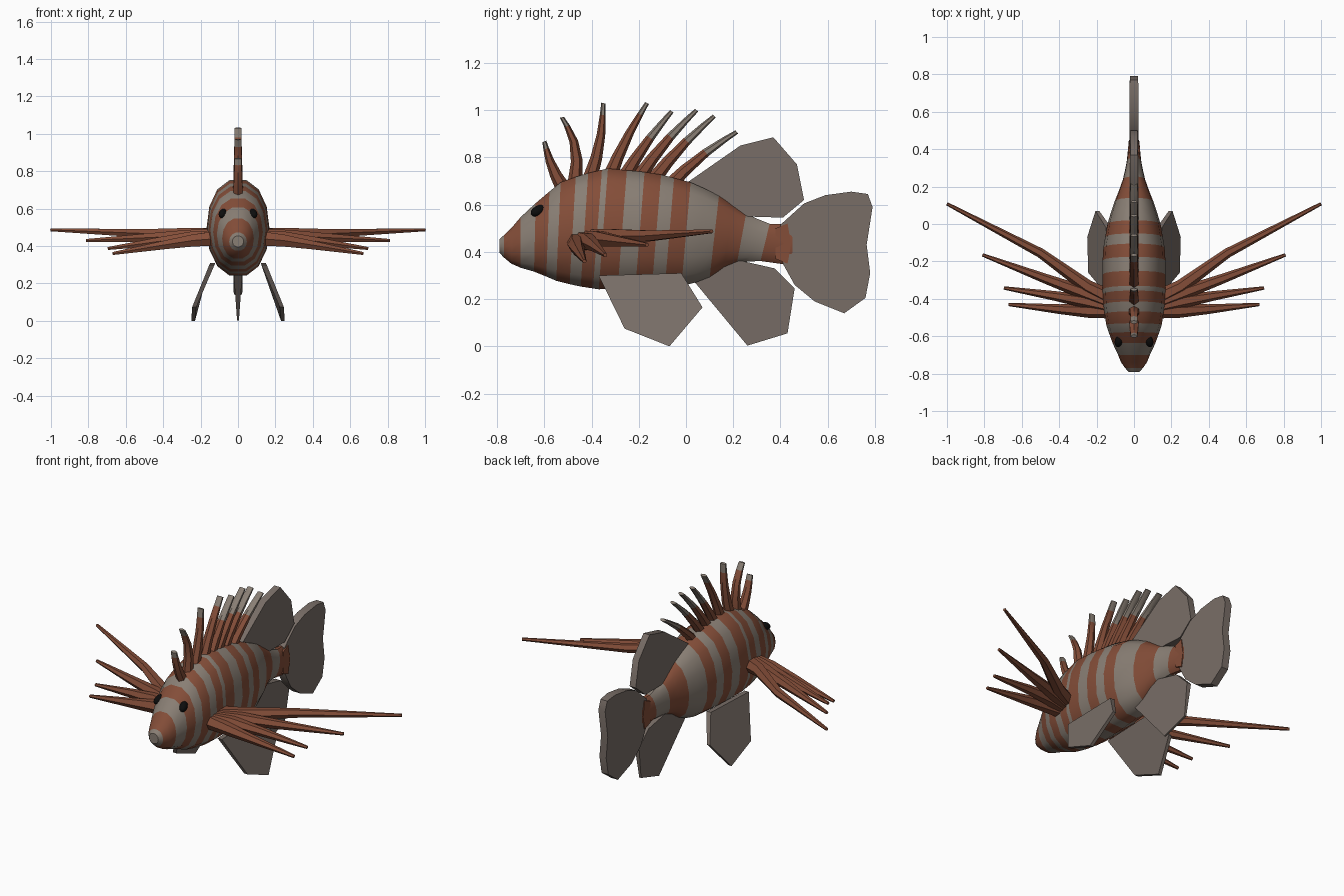
import bpy, math
from mathutils import Vector

if "Cube" in bpy.data.objects:
    bpy.data.objects.remove(bpy.data.objects["Cube"])


def material(name, rgb):
    m = bpy.data.materials.new(name)
    m.diffuse_color = (*rgb, 1)
    m.use_nodes = True
    m.node_tree.nodes["Principled BSDF"].inputs["Base Color"].default_value = m.diffuse_color
    return m


RED = material("rust", (0.23, 0.075, 0.04))
TAN = material("tan", (0.25, 0.21, 0.175))
FIN = material("fin_brown", (0.19, 0.155, 0.135))
BLACK = material("black", (0.004, 0.004, 0.004))


def make(name, verts, faces, mats, idx=None, smooth=40):
    me = bpy.data.meshes.new(name)
    me.from_pydata([tuple(v) for v in verts], [], faces)
    for m in mats:
        me.materials.append(m)
    if idx:
        me.polygons.foreach_set("material_index", idx)
    ob = bpy.data.objects.new(name, me)
    bpy.context.collection.objects.link(ob)
    bpy.ops.object.select_all(action='DESELECT')
    ob.select_set(True)
    bpy.context.view_layer.objects.active = ob
    bpy.ops.object.mode_set(mode='EDIT')
    bpy.ops.mesh.select_all(action='SELECT')
    bpy.ops.mesh.normals_make_consistent(inside=False)
    bpy.ops.object.mode_set(mode='OBJECT')
    if smooth:
        bpy.ops.object.shade_smooth_by_angle(angle=math.radians(smooth))
    return ob


def loft(name, rings, mats, bands=None, smooth=40):
    """Skin equal-sized rings, cap both ends; bands = material per segment."""
    n = len(rings[0])
    verts = [v for r in rings for v in r]
    faces, idx = [], []
    for i in range(len(rings) - 1):
        for j in range(n):
            k = (j + 1) % n
            faces.append((i * n + j, i * n + k, (i + 1) * n + k, (i + 1) * n + j))
            idx.append(bands[i] if bands else 0)
    faces += [tuple(range(n)), tuple(range(len(verts) - n, len(verts)))]
    idx += [idx[0], idx[-1]]
    return make(name, verts, faces, mats, idx, smooth)


def fin(name, outline, side=None, mat=FIN):
    """Thin slab from (y, z, half thickness); side(z) moves it sideways."""
    n = len(outline)
    off = side or (lambda z: 0)
    verts = [(off(z) + s * t, y, z) for s in (1, -1) for y, z, t in outline]
    faces = [tuple(range(n)), tuple(range(n, 2 * n))]
    faces += [(j, (j + 1) % n, n + (j + 1) % n, n + j) for j in range(n)]
    return make(name, verts, faces, [mat], smooth=30)


# Body: y, top z, bottom z, half width
PROFILE = [(-.79, .455, .395, .03), (-.75, .49, .353, .065), (-.70, .55, .33, .085),
           (-.63, .62, .31, .118), (-.54, .70, .272, .148), (-.45, .735, .25, .162),
           (-.35, .76, .235, .168), (-.15, .74, .24, .168), (0, .70, .25, .142),
           (.10, .655, .275, .112), (.18, .60, .33, .08), (.25, .555, .355, .055),
           (.35, .515, .36, .036), (.45, .52, .34, .027)]


def section(y):
    for a, b in zip(PROFILE, PROFILE[1:]):
        if y <= b[0] + 1e-6:
            f = (y - a[0]) / (b[0] - a[0])
            return [p + (q - p) * f for p, q in zip(a, b)]
    return PROFILE[-1]


def body_ring(y, n=14):
    _, top, bot, w = section(y)
    ring = []
    for i in range(n):
        a = 2 * math.pi * i / n
        c, s = math.cos(a), math.sin(a)
        x = w * math.copysign(abs(c) ** .88, c)
        z = (top + bot) / 2 + (top - bot) / 2 * s
        lean = -.02 * s * min(1, max(0, (y + .7) * 3)) * -1 if y < .4 else 0
        ring.append((x, y + lean, z))
    return ring


# Stripes alternate tan and rust between these stations
edges = [-.79, -.77, -.70, -.64, -.585, -.54, -.48, -.43, -.375, -.35, -.27,
         -.195, -.125, -.07, 0, .12, .235, .335, .45]
extra = [-.74, .06, .18, .285]
stations = sorted(edges + extra)
bands = [sum(e <= y + 1e-6 for e in edges) % 2 for y in stations[:-1]]
loft("body", [body_ring(y) for y in stations], [RED, TAN], bands)

# Eyes
for s, label in ((1, "right"), (-1, "left")):
    bpy.ops.mesh.primitive_uv_sphere_add(segments=16, ring_count=10, radius=1,
                                         location=(s * .08, -.625, .574))
    eye = bpy.context.object
    eye.name = "eye_" + label
    eye.scale = (.022, .036, .022)
    eye.rotation_euler = (math.radians(25), 0, s * math.radians(20))
    eye.data.materials.append(BLACK)
    bpy.ops.object.shade_smooth()

# Dorsal spines: base y, z, tip y, z, sideways-bend
SPINES = [(-.52, .67, -.60, .868, .01), (-.47, .70, -.525, .97, -.03),
          (-.41, .70, -.35, 1.03, -.015), (-.33, .70, -.165, 1.03, .01),
          (-.27, .70, -.06, .995, .01), (-.21, .70, .045, 1.0, .012),
          (-.15, .69, .12, .975, .012), (-.09, .66, .215, .908, .015)]
for i, (y0, z0, y1, z1, bend) in enumerate(SPINES):
    d = Vector((0, y1 - y0, z1 - z0))
    side = Vector((0, -d.z, d.y)).normalized()
    rings = []
    for t in (0, .3, .6, .85, 1):
        c = Vector((0, y0, z0)) + d * t + side * bend * math.sin(math.pi * t)
        w, x = .032 - .023 * t, .03 - .01 * t
        rings.append([c + side * w * math.cos(a) + Vector((x * math.sin(a), 0, 0))
                      for a in [math.pi / 3 * k for k in range(6)]])
    loft(f"dorsal_spine_{i + 1}", rings, [RED, TAN], [0, 0, 0 if i < 4 else 1, 1])

# Long pectoral spines, fanned out on both sides
PECTORAL = [[(.12, -.40, .455), (.25, -.335, .465), (.50, -.155, .468), (1.0, .108, .487)],
            [(.12, -.42, .45), (.26, -.37, .455), (.48, -.29, .445), (.81, -.165, .43)],
            [(.12, -.44, .445), (.25, -.415, .445), (.42, -.385, .425), (.695, -.342, .387)],
            [(.12, -.46, .44), (.24, -.465, .43), (.40, -.455, .405), (.67, -.43, .36)]]
for s, label in ((1, "right"), (-1, "left")):
    for i, path in enumerate(PECTORAL):
        pts = [Vector((s * x, y, z)) for x, y, z in path]
        rings = []
        for k, p in enumerate(pts):
            d = (pts[min(k + 1, 3)] - pts[max(k - 1, 0)]).normalized()
            u = d.cross(Vector((0, 0, 1))).normalized()
            v = u.cross(d)
            r = (.045, .037, .026, .009)[k]
            rings.append([p + u * r * math.cos(a) + v * r * math.sin(a)
                          for a in [math.pi / 3 * q for q in range(6)]])
        loft(f"pectoral_spine_{label}_{i + 1}", rings, [RED])

# Tail, soft dorsal and anal fins
fin("tail_fin", [(.40, .515, .025), (.50, .605, .025), (.59, .64, .025), (.70, .655, .025),
                 (.77, .645, .022), (.79, .59, .022), (.765, .43, .022), (.78, .31, .022),
                 (.76, .205, .022), (.67, .14, .022), (.545, .19, .025), (.46, .26, .025),
                 (.41, .35, .025)])
fin("tail_root", [(.38, .50, .032), (.43, .52, .030), (.445, .43, .030), (.43, .35, .030),
                  (.38, .37, .032)], mat=RED)
fin("soft_dorsal_fin", [(0, .69, .025), (.23, .85, .022), (.37, .885, .02), (.47, .77, .02),
                        (.50, .62, .02), (.41, .545, .02), (.25, .55, .025)])
fin("anal_fin", [(.03, .28, .025), (.26, .003, .005), (.43, .055, .006), (.46, .245, .014),
                 (.375, .33, .018), (.20, .37, .025)])

# Pelvic fins, splayed outward
for s, label in ((1, "right"), (-1, "left")):
    fin("pelvic_fin_" + label,
        [(-.37, .30, .014), (-.26, .075, .011), (-.07, 0, .01), (.07, .165, .01),
         (-.02, .31, .014)],
        lambda z: s * (.24 - max(0, z - .06) * .42))
